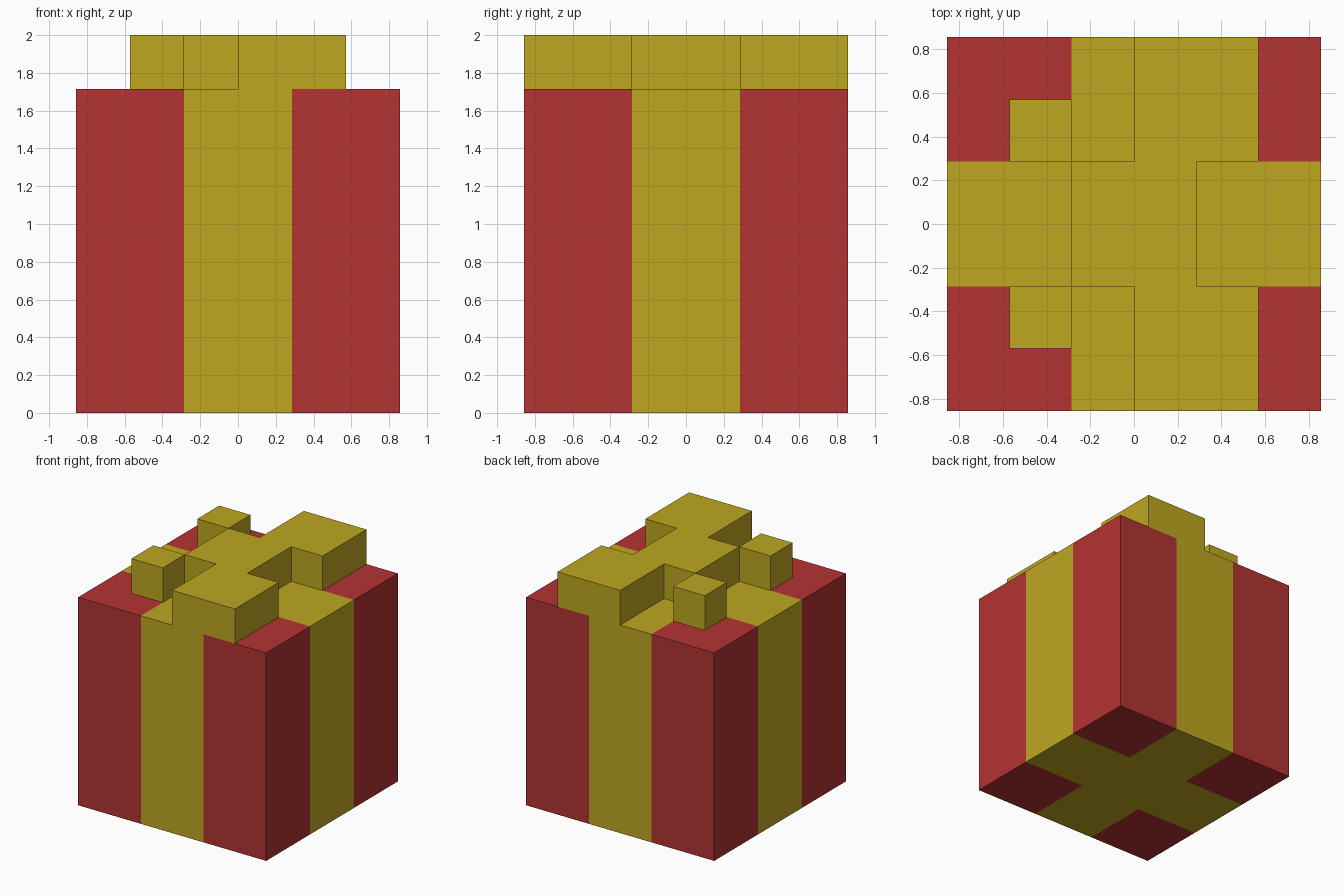
import bpy
import bmesh

if "Cube" in bpy.data.objects:
    bpy.data.objects.remove(bpy.data.objects["Cube"], do_unlink=True)

U = 2 / 7          # one block; the gift is 6 x 6 x 7 blocks
BOX = 6            # box edge in blocks


def make_material(name, color):
    mat = bpy.data.materials.new(name)
    mat.use_nodes = True
    mat.diffuse_color = color
    mat.node_tree.nodes["Principled BSDF"].inputs["Base Color"].default_value = color
    return mat


red = make_material("red_paper", (0.456, 0.033, 0.033, 1))
gold = make_material("gold_ribbon", (0.515, 0.386, 0.0152, 1))


def add_object(name, bm, *materials):
    """Scale from blocks to units and link as a flat-shaded object."""
    bmesh.ops.recalc_face_normals(bm, faces=bm.faces)
    bmesh.ops.scale(bm, vec=(U, U, U), verts=bm.verts)
    mesh = bpy.data.meshes.new(name)
    bm.to_mesh(mesh)
    bm.free()
    for mat in materials:
        mesh.materials.append(mat)
    obj = bpy.data.objects.new(name, mesh)
    bpy.context.collection.objects.link(obj)
    return obj


def prism(name, outline, z0, z1, mat):
    """Extrude a flat outline upwards."""
    bm = bmesh.new()
    base = bm.faces.new([bm.verts.new((x, y, z0)) for x, y in outline])
    top = bmesh.ops.extrude_face_region(bm, geom=[base], use_keep_orig=True)["geom"]
    verts = [v for v in top if isinstance(v, bmesh.types.BMVert)]
    bmesh.ops.translate(bm, vec=(0, 0, z1 - z0), verts=verts)
    return add_object(name, bm, mat)


# Gift box: cube cut along the ribbon edges, ribbon faces coloured gold
bm = bmesh.new()
bmesh.ops.create_cube(bm, size=BOX)
bmesh.ops.translate(bm, vec=(0, 0, BOX / 2), verts=bm.verts)
for axis in ((1, 0, 0), (0, 1, 0)):
    for side in (-1, 1):
        bmesh.ops.bisect_plane(bm, geom=bm.verts[:] + bm.edges[:] + bm.faces[:],
                               plane_co=[side * a for a in axis], plane_no=axis)
for face in bm.faces:
    c = face.calc_center_median()
    face.material_index = 1 if min(abs(c.x), abs(c.y)) < 1 else 0
add_object("gift_box", bm, red, gold)

# Bow: central knot with two loops, mirrored front to back
half = [(-1, -1), (0, -1), (0, -3), (2, -3), (2, -1), (1, -1)]
outline = half + [(x, -y) for x, y in reversed(half)]
prism("bow", outline, BOX, BOX + 1, gold)

# Ribbon tails: one small block on each side of the knot
for name, s in (("front_ribbon_tail", -1), ("back_ribbon_tail", 1)):
    prism(name, [(-2, s), (-1, s), (-1, 2 * s), (-2, 2 * s)], BOX, BOX + 1, gold)
